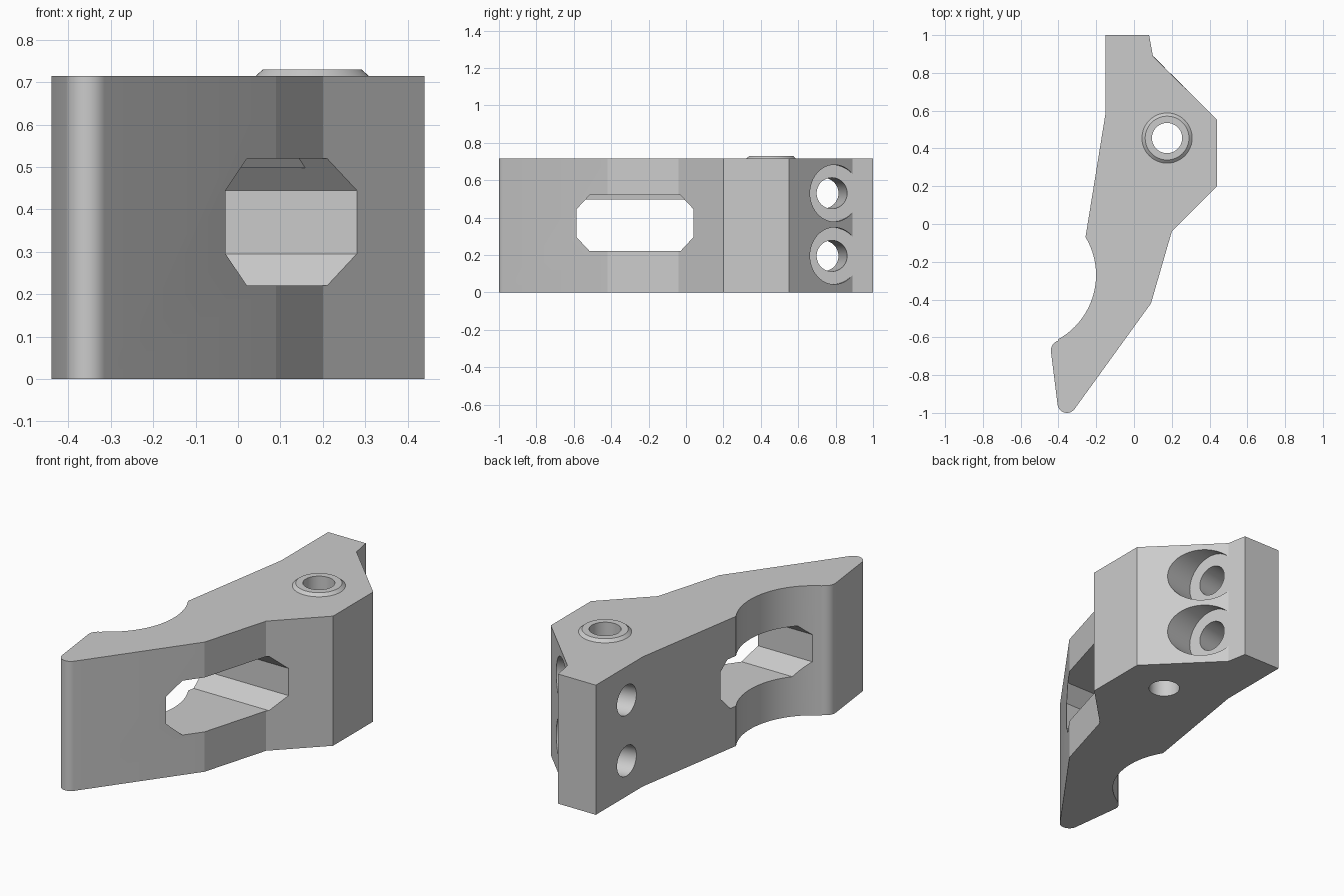
import bpy, bmesh, math
from mathutils import Vector

cube = bpy.data.objects.get("Cube")
if cube:
    bpy.data.objects.remove(cube, do_unlink=True)

HEIGHT = 0.715

grey = bpy.data.materials.new("light grey")
grey.use_nodes = True
grey.diffuse_color = (0.6, 0.6, 0.6, 1)
grey.node_tree.nodes["Principled BSDF"].inputs["Base Color"].default_value = (0.6, 0.6, 0.6, 1)


def loft(name, bottom, top):
    """Closed solid between two matching loops of points."""
    bm = bmesh.new()
    a = [bm.verts.new(p) for p in bottom]
    b = [bm.verts.new(p) for p in top]
    n = len(a)
    for i in range(n):
        j = (i + 1) % n
        bm.faces.new((a[i], a[j], b[j], b[i]))
    bm.faces.new(a[::-1])
    bm.faces.new(b)
    bmesh.ops.recalc_face_normals(bm, faces=bm.faces)
    mesh = bpy.data.meshes.new(name)
    bm.to_mesh(mesh)
    bm.free()
    mesh.materials.append(grey)
    obj = bpy.data.objects.new(name, mesh)
    bpy.context.collection.objects.link(obj)
    return obj


def arc(cx, cy, r, start, end, steps):
    angles = [math.radians(start + (end - start) * i / steps) for i in range(steps + 1)]
    return [(cx + r * math.cos(t), cy + r * math.sin(t)) for t in angles]


def rod(name, start, end, r1, r2=None, sides=48):
    """Cylinder or cone between two points."""
    start, end = Vector(start), Vector(end)
    turn = (end - start).to_track_quat('Z', 'Y')
    ring = [Vector((x, y, 0)) for x, y in arc(0, 0, 1, 0, 360, sides)[:-1]]
    return loft(name, [start + turn @ (p * r1) for p in ring],
                [end + turn @ (p * (r2 or r1)) for p in ring])


def combine(target, tool, operation):
    mod = target.modifiers.new("combine", 'BOOLEAN')
    mod.operation = operation
    mod.solver = 'EXACT'
    mod.object = tool
    bpy.context.view_layer.objects.active = target
    bpy.ops.object.modifier_apply(modifier=mod.name)
    bpy.data.objects.remove(tool, do_unlink=True)


# Plate outline: straight edges, finger hollow, rounded heel and tip
outline = [(-0.15, 1.0), (-0.15, 0.59)]
outline += arc(-0.591, -0.27, 0.39, 31, -61, 28)
outline += arc(-0.385, -0.67, 0.055, 105, 188, 8)
outline += arc(-0.355, -0.95, 0.05, 188, 324, 12)
outline += [(0.09, -0.42), (0.20, -0.04), (0.44, 0.20), (0.44, 0.55), (0.10, 0.89), (0.08, 1.0)]
body = loft("bracket_body", [(x, y, 0) for x, y in outline],
            [(x, y, HEIGHT) for x, y in outline])

# Raised collar and vertical pivot hole
px, py = 0.175, 0.455
combine(body, rod("collar", (px, py, HEIGHT - 0.1), (px, py, HEIGHT), 0.133), 'UNION')
combine(body, rod("collar_top", (px, py, HEIGHT), (px, py, HEIGHT + 0.015), 0.133, 0.116), 'UNION')
combine(body, rod("pivot_hole", (px, py, -0.1), (px, py, 1), 0.08), 'DIFFERENCE')

# Two counterbored screw holes, square to the short rear face
axis = Vector((0.11, 0.02, 0)).normalized()
for z in (0.195, 0.53):
    seat = Vector((0.12, 0.78, z)) + axis * 0.0005
    combine(body, rod("screw_hole", seat - axis * 0.6, seat + axis * 0.2, 0.083), 'DIFFERENCE')
    combine(body, rod("counterbore", seat, seat + axis * 0.6, 0.152), 'DIFFERENCE')


# Chamfered window through the plate, with a shallow ledge in its roof
def window(name, top, inner):
    y0, y1, z0, c, d = -0.585, 0.04, 0.22, 0.07, 0.075
    cy = c * (top - 0.445) / d
    loop = [(y0 + c, z0), (y1 - c, z0), (y1, z0 + d), (y1, 0.445),
            (y1 - cy, top), (y0 + cy, top), (y0, 0.445), (y0, z0 + d)]
    return loft(name, [(inner(y), y, z) for y, z in loop], [(0.7, y, z) for y, z in loop])


combine(body, window("window", 0.497, lambda y: -0.7), 'DIFFERENCE')
combine(body, window("window_ledge", 0.52, lambda y: 0.165 + 0.69 * y), 'DIFFERENCE')

# Smooth curved walls, sharp corners
bpy.ops.object.select_all(action='DESELECT')
body.select_set(True)
bpy.context.view_layer.objects.active = body
bpy.ops.object.shade_smooth_by_angle(angle=math.radians(15))
